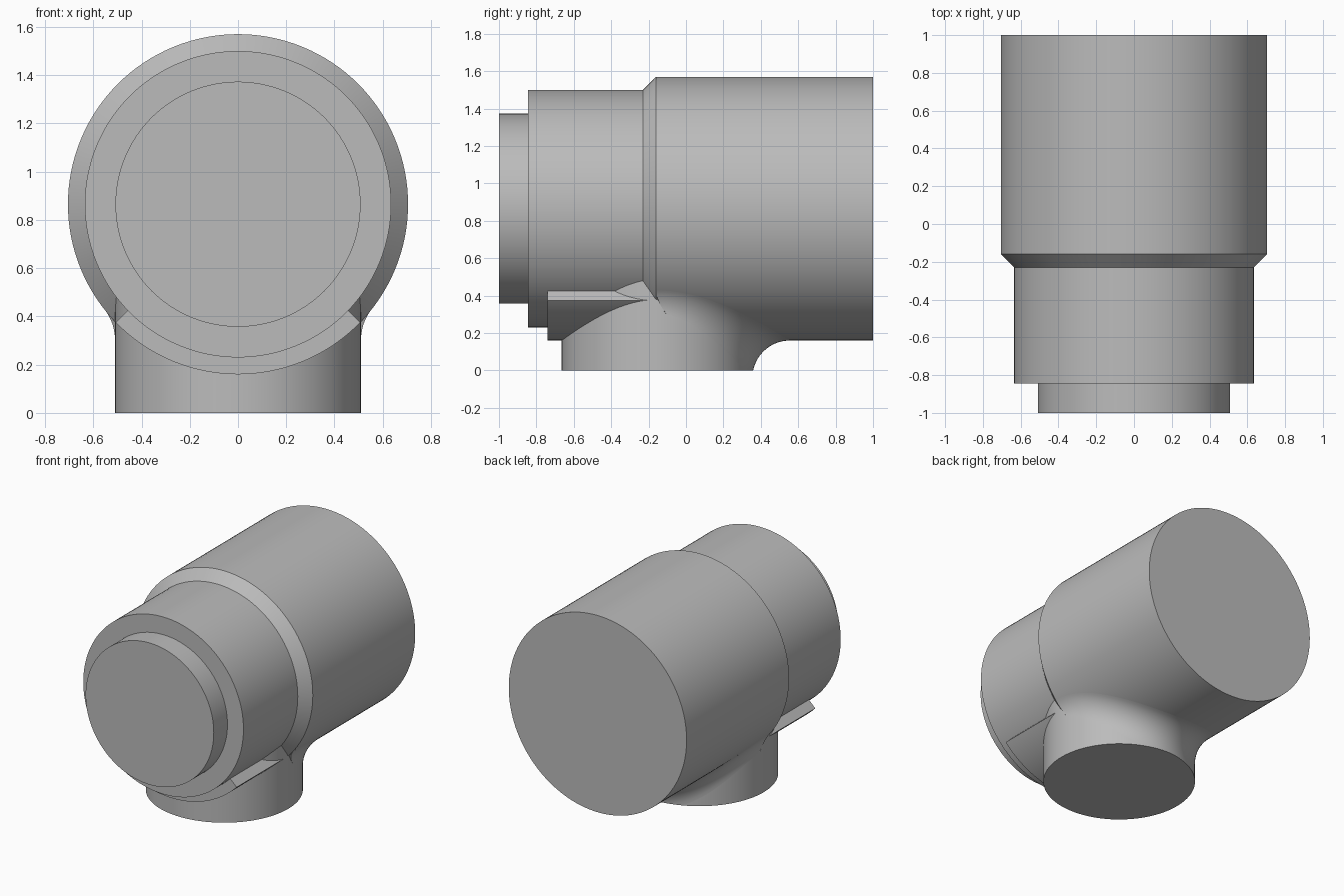
import bpy, bmesh
from math import sin, cos, pi, radians, sqrt, hypot, atan2
from mathutils import Vector

if "Cube" in bpy.data.objects:
    bpy.data.objects.remove(bpy.data.objects["Cube"], do_unlink=True)

AXIS_Z = 0.865        # height of the horizontal barrel axis
BIG, MID, NOSE = 0.705, 0.635, 0.508
STEM_Y, STEM_R = -0.155, 0.51
FILLET = 0.2
SHOULDER = -0.16      # where the chamfer reaches the big barrel
SIDES = 128

grey = bpy.data.materials.new("plain_grey")
grey.use_nodes = True
colour = (0.5, 0.5, 0.5, 1)
grey.diffuse_color = colour
grey.node_tree.nodes["Principled BSDF"].inputs["Base Color"].default_value = colour


def loft(name, rings, cut_floor=False):
    """Join equal closed rings into a capped solid."""
    bm = bmesh.new()
    loops = [[bm.verts.new(p) for p in ring] for ring in rings]
    n = len(loops[0])
    for a, b in zip(loops, loops[1:]):
        for i in range(n):
            j = (i + 1) % n
            bm.faces.new((a[i], a[j], b[j], b[i]))
    bm.faces.new(loops[0])
    bm.faces.new(loops[-1])
    if cut_floor:
        geom = bm.verts[:] + bm.edges[:] + bm.faces[:]
        cut = bmesh.ops.bisect_plane(bm, geom=geom, plane_co=(0, 0, 0),
                                     plane_no=(0, 0, -1), clear_outer=True)
        edges = [e for e in cut["geom_cut"] if isinstance(e, bmesh.types.BMEdge)]
        bmesh.ops.holes_fill(bm, edges=edges)
    bmesh.ops.recalc_face_normals(bm, faces=bm.faces)
    mesh = bpy.data.meshes.new(name)
    bm.to_mesh(mesh)
    bm.free()
    obj = bpy.data.objects.new(name, mesh)
    bpy.context.collection.objects.link(obj)
    mesh.materials.append(grey)
    bpy.ops.object.select_all(action="DESELECT")
    obj.select_set(True)
    bpy.context.view_layer.objects.active = obj
    bpy.ops.object.shade_smooth_by_angle(angle=radians(30))
    return obj


def around(r, y, angle):
    """Point about the barrel axis, angle measured from straight down."""
    return Vector((r * sin(angle), y, AXIS_Z - r * cos(angle)))


turn = [2 * pi * i / SIDES for i in range(SIDES)]

# Stepped horizontal barrel with a chamfered shoulder
profile = [(NOSE, -1), (NOSE, -0.845), (MID, -0.845), (MID, SHOULDER - 0.07),
           (BIG, SHOULDER), (BIG, 1)]
loft("barrel", [[around(r, y, a) for a in turn] for r, y in profile])

# Round stem below the barrel
loft("stem", [[Vector((STEM_R * cos(a), STEM_Y + STEM_R * sin(a), z)) for a in turn]
              for z in (0, 0.8)])

# Curved saddle pad under the front of the barrel
span = [radians(46) * (i / 24 - 1) for i in range(49)]
loft("saddle_pad", [[around(BIG, y, a) for a in span] +
                    [around(MID - 0.02, y, a) for a in reversed(span)]
                    for y in (-0.74, SHOULDER)])


# Rolling fillet between the stem and the big barrel
def fillet_ring(phi, steps=14):
    out = Vector((cos(phi), sin(phi), 0))
    base = Vector((0, STEM_Y, 0))
    centre = base + out * (STEM_R + FILLET)
    centre.z = AXIS_Z - sqrt((BIG + FILLET) ** 2 - centre.x ** 2)
    to_stem = -out
    to_barrel = Vector((-centre.x, 0, AXIS_Z - centre.z)).normalized()
    ring = [centre + FILLET * to_stem.slerp(to_barrel, i / steps)
            for i in range(steps + 1)]
    corner = base + out * (STEM_R - 0.02)
    corner.z = AXIS_Z - sqrt((BIG - 0.02) ** 2 - corner.x ** 2)
    ring.append(corner)
    # Trim the ends along the continued shoulder cone
    for p in ring:
        p.y = max(p.y, hypot(p.x, p.z - AXIS_Z) - BIG + SHOULDER)
    return ring


loft("stem_fillet", [fillet_ring(pi * i / 96) for i in range(97)], cut_floor=True)
